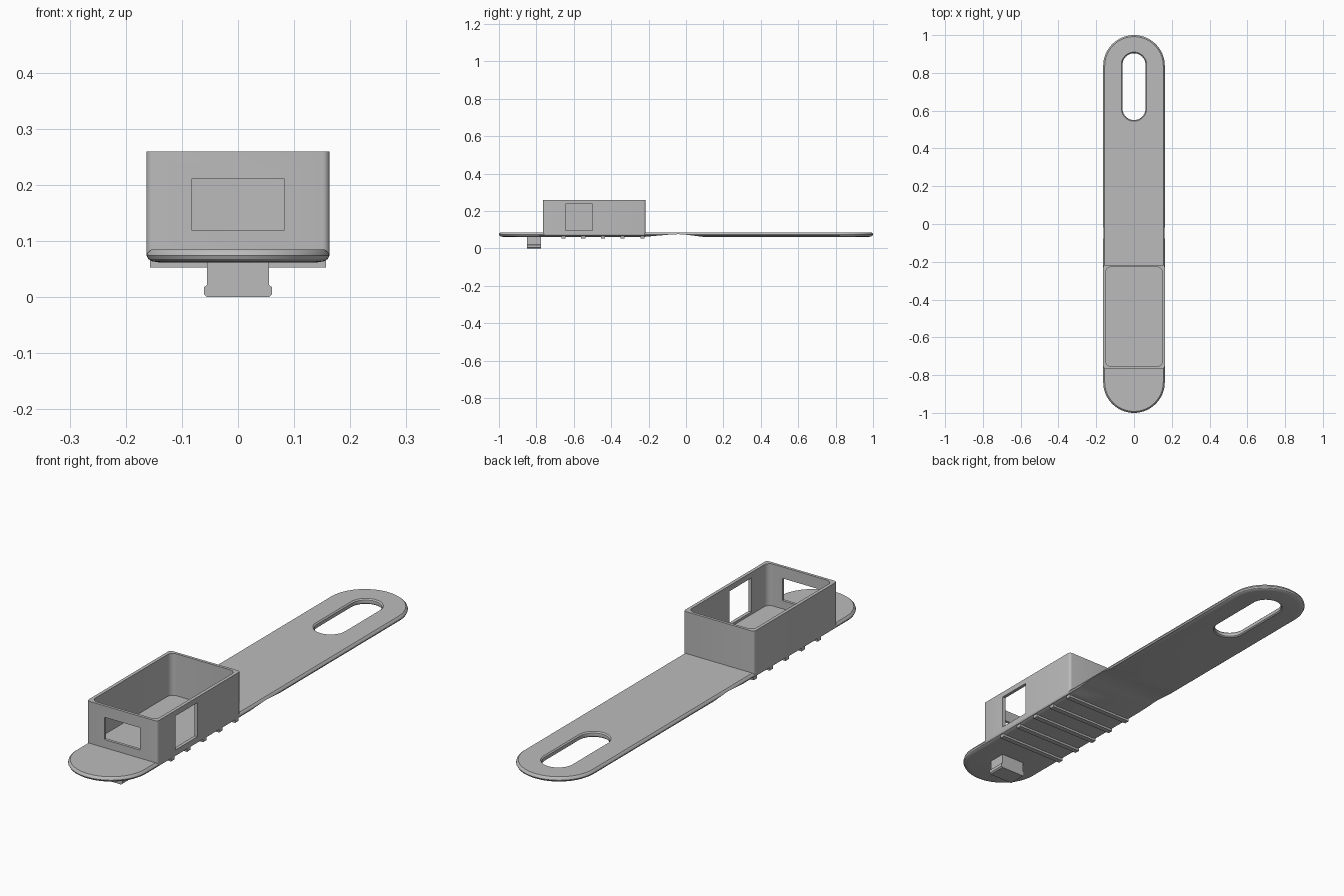
import bpy, bmesh, math

if "Cube" in bpy.data.objects:
    bpy.data.objects.remove(bpy.data.objects["Cube"])

grey = bpy.data.materials.new("grey plastic")
grey.diffuse_color = (0.5, 0.5, 0.5, 1)
grey.use_nodes = True
grey.node_tree.nodes["Principled BSDF"].inputs["Base Color"].default_value = grey.diffuse_color


def outline(x, y0, y1, r, seg):
    """Rounded rectangle, symmetric in x, corner radius r."""
    pts = []
    for cx, cy, a0 in ((x - r, y1 - r, 0), (r - x, y1 - r, 90),
                       (r - x, y0 + r, 180), (x - r, y0 + r, 270)):
        for i in range(seg + 1):
            a = math.radians(a0 + 90 * i / seg)
            p = (cx + r * math.cos(a), cy + r * math.sin(a))
            if not pts or math.dist(p, pts[-1]) > 1e-5:
                pts.append(p)
    if math.dist(pts[0], pts[-1]) < 1e-5:
        pts.pop()
    return pts


def loft(name, rings):
    """Closed solid through rings of equal point count."""
    bm = bmesh.new()
    vs = [[bm.verts.new(p) for p in ring] for ring in rings]
    n = len(vs[0])
    for a, b in zip(vs, vs[1:]):
        for i in range(n):
            j = (i + 1) % n
            bm.faces.new((a[i], a[j], b[j], b[i]))
    bm.faces.new(vs[0][::-1])
    bm.faces.new(vs[-1])
    bmesh.ops.recalc_face_normals(bm, faces=bm.faces)
    me = bpy.data.meshes.new(name)
    bm.to_mesh(me)
    bm.free()
    me.materials.append(grey)
    ob = bpy.data.objects.new(name, me)
    bpy.context.collection.objects.link(ob)
    return ob


def rounded(name, x, y0, y1, r, levels, seg=6):
    """Stack of rounded rectangles; levels are (inset, z)."""
    return loft(name, [[(px, py, z) for px, py in
                        outline(x - d, y0 + d, y1 - d, r - d, seg)] for d, z in levels])


def block(name, x0, x1, y0, y1, z0, z1):
    return loft(name, [[(x0, y0, z), (x1, y0, z), (x1, y1, z), (x0, y1, z)] for z in (z0, z1)])


def cut(ob, *cutters):
    for c in cutters:
        m = ob.modifiers.new("cut", "BOOLEAN")
        m.operation, m.solver, m.object = "DIFFERENCE", "EXACT", c
        bpy.context.view_layer.objects.active = ob
        bpy.ops.object.modifier_apply(modifier=m.name)
        bpy.data.objects.remove(c)


def smooth(ob):
    bpy.ops.object.select_all(action="DESELECT")
    ob.select_set(True)
    bpy.context.view_layer.objects.active = ob
    bpy.ops.object.shade_smooth_by_angle(angle=math.radians(32))


# strap with softened rim, long slot and thinned flex zone underneath
strap = rounded("strap", 0.163, -1, 1, 0.163,
                [(0.022, 0.062), (0.010, 0.064), (0.003, 0.068), (0, 0.074),
                 (0.002, 0.080), (0.008, 0.085)], seg=16)
slot = rounded("slot_cutter", 0.068, 0.543, 0.911, 0.068,
               [(0, 0.05), (0, 0.061), (0.006, 0.066), (0.007, 0.073),
                (0.006, 0.080), (0, 0.086), (0, 0.1)], seg=10)
dip = [(-0.22, 0.05), (-0.22, 0.062), (-0.08, 0.0745), (-0.04, 0.076),
       (0.0, 0.0735), (0.09, 0.062), (0.09, 0.05)]
flex = loft("flex_cutter", [[(x, y, z) for y, z in dip] for x in (-0.3, 0.3)])
cut(strap, slot, flex)
smooth(strap)

# open tray with windows in the front and right walls
tray = rounded("tray", 0.163, -0.765, -0.216, 0.012, [(0, 0.074), (0, 0.26)], seg=4)
cavity = rounded("cavity_cutter", 0.149, -0.753, -0.228, 0.025, [(0, 0.05), (0, 0.3)])
front_window = block("front_window_cutter", -0.082, 0.082, -0.8, -0.7, 0.119, 0.212)
side_window = block("side_window_cutter", 0.1, 0.2, -0.645, -0.5, 0.095, 0.237)
cut(tray, cavity, front_window, side_window)
smooth(tray)

# grip ribs across the underside
for i in range(5):
    y = -0.655 + 0.1055 * i
    block(f"grip_rib_{i + 1}", -0.157, 0.157, y - 0.011, y + 0.011, 0.053, 0.07)

# lipped fastening stud
half = [(0.055, 0), (0.06, 0.005), (0.06, 0.018), (0.055, 0.022), (0.055, 0.07)]
half = [(x if x < 0.056 else 0.0605, z) for x, z in half]
profile = [(x, z) for x, z in half] + [(-x, z) for x, z in reversed(half)]
loft("fastening_stud", [[(x, y, z) for x, z in profile] for y in (-0.85, -0.774)])
